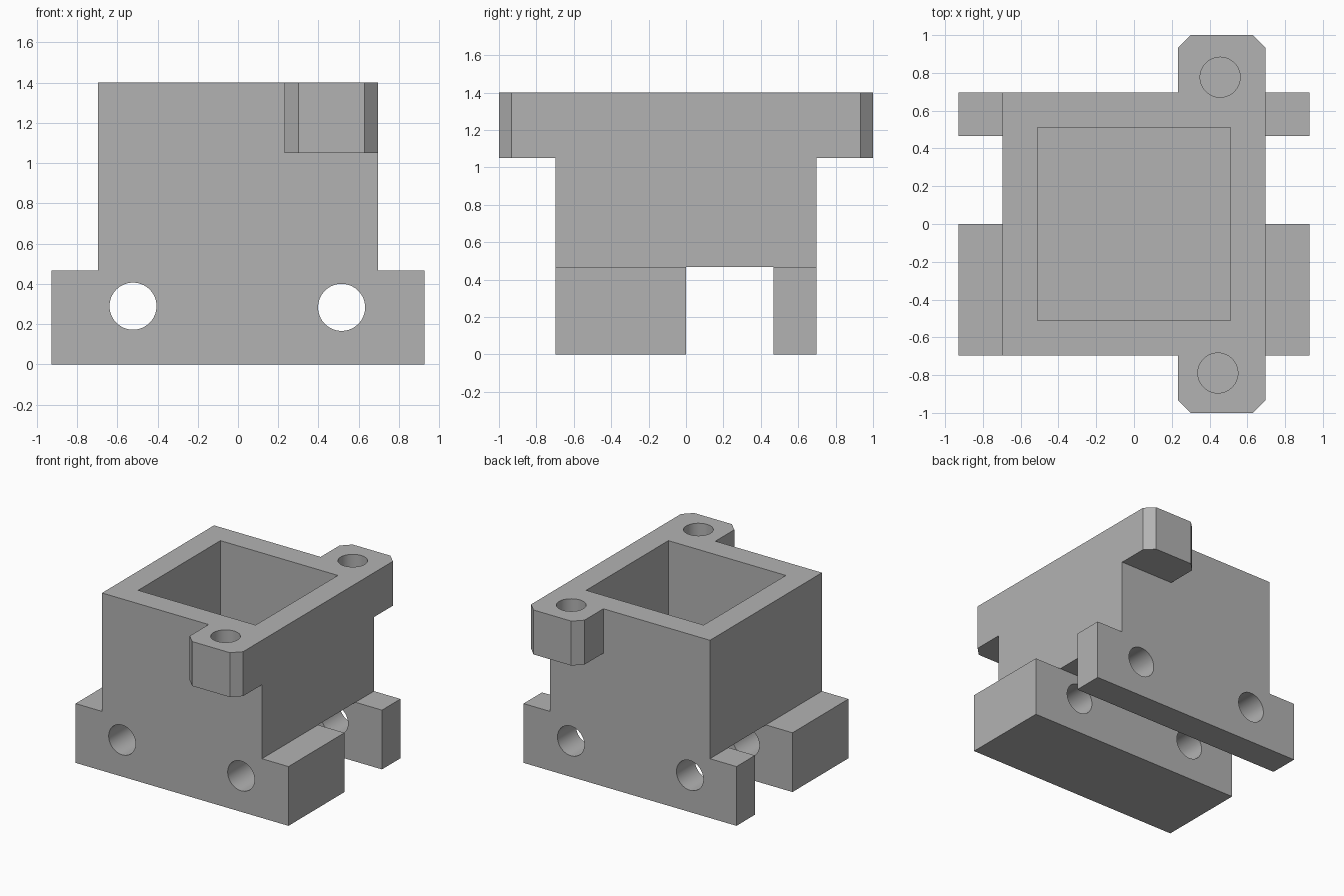
import bpy, bmesh
from math import pi
from mathutils import Matrix, Vector

cube = bpy.data.objects.get("Cube")
if cube:
    bpy.data.objects.remove(cube, do_unlink=True)

HALF = 0.697       # half width of the square body
FOOT = 0.928       # half width across the feet
FOOT_TOP = 0.467
TOP = 1.4

grey = bpy.data.materials.new("plain grey")
grey.use_nodes = True
colour = (0.45, 0.45, 0.45, 1)
grey.diffuse_color = colour
grey.node_tree.nodes["Principled BSDF"].inputs["Base Color"].default_value = colour


def add_object(name, bm):
    bmesh.ops.recalc_face_normals(bm, faces=bm.faces)
    mesh = bpy.data.meshes.new(name)
    bm.to_mesh(mesh)
    bm.free()
    mesh.materials.append(grey)
    obj = bpy.data.objects.new(name, mesh)
    bpy.context.collection.objects.link(obj)
    return obj


def prism(name, points, direction):
    """Extrude a closed outline along a direction."""
    bm = bmesh.new()
    face = bm.faces.new([bm.verts.new(p) for p in points])
    result = bmesh.ops.extrude_face_region(bm, geom=[face])
    verts = [v for v in result["geom"] if isinstance(v, bmesh.types.BMVert)]
    bmesh.ops.translate(bm, verts=verts, vec=Vector(direction))
    return add_object(name, bm)


def box(name, low, high):
    (x0, y0, z0), (x1, y1, z1) = low, high
    outline = [(x0, y0, z0), (x1, y0, z0), (x1, y1, z0), (x0, y1, z0)]
    return prism(name, outline, (0, 0, z1 - z0))


def cylinder(name, centre, radius, depth, tilt=0):
    bm = bmesh.new()
    place = Matrix.Translation(centre) @ Matrix.Rotation(tilt, 4, "X")
    bmesh.ops.create_cone(bm, cap_ends=True, segments=64, radius1=radius,
                          radius2=radius, depth=depth, matrix=place)
    return add_object(name, bm)


def combine(target, tool, operation):
    mod = target.modifiers.new(tool.name, "BOOLEAN")
    mod.operation = operation
    mod.solver = "EXACT"
    mod.object = tool
    tool.hide_render = True
    tools.append(tool)


tools = []

# Body with stepped feet, extruded front to back
right_side = [(FOOT, 0), (FOOT, FOOT_TOP), (HALF, FOOT_TOP), (HALF, TOP)]
outline = right_side + [(-x, z) for x, z in reversed(right_side)]
housing = prism("housing", [(x, -HALF, z) for x, z in outline], (0, 2 * HALF, 0))

# Chamfered mounting ears, front and back
inner, cut, ear_bottom = 0.232, 0.068, 1.05
for name, s in (("front_ear", -1), ("back_ear", 1)):
    ear = [(inner, 0.6), (inner, 1 - cut), (inner + cut, 1),
           (HALF - cut, 1), (HALF, 1 - cut), (HALF, 0.6)]
    combine(housing, prism(name, [(x, s * y, ear_bottom) for x, y in ear],
                           (0, 0, TOP - ear_bottom)), "UNION")

# Open pocket in the top and cross slot below
combine(housing, box("pocket_cutter", (-0.512, -0.512, 0.65), (0.512, 0.512, 1.6)), "DIFFERENCE")
combine(housing, box("slot_cutter", (-1.2, 0, -0.2), (1.2, 0.467, FOOT_TOP)), "DIFFERENCE")

# Holes running front to back through the feet
for name, x, z in (("right_bore", -0.522, 0.289), ("left_bore", 0.515, 0.283)):
    combine(housing, cylinder(name, (x, 0, z), 0.117, 2.4, pi / 2), "DIFFERENCE")

# Blind screw holes in the ears
for name, x, y in (("front_screw", 0.444, -0.789), ("back_screw", 0.456, 0.777)):
    combine(housing, cylinder(name, (x, y, TOP), 0.106, 0.56), "DIFFERENCE")

# Bake the cuts and drop the helpers
bpy.context.view_layer.update()
graph = bpy.context.evaluated_depsgraph_get()
baked = bpy.data.meshes.new_from_object(housing.evaluated_get(graph))
housing.modifiers.clear()
housing.data = baked
for tool in tools:
    bpy.data.objects.remove(tool, do_unlink=True)

# Smooth hole walls, crisp edges elsewhere
bpy.ops.object.select_all(action="DESELECT")
housing.select_set(True)
bpy.context.view_layer.objects.active = housing
bpy.ops.object.shade_smooth_by_angle(angle=pi / 6)
